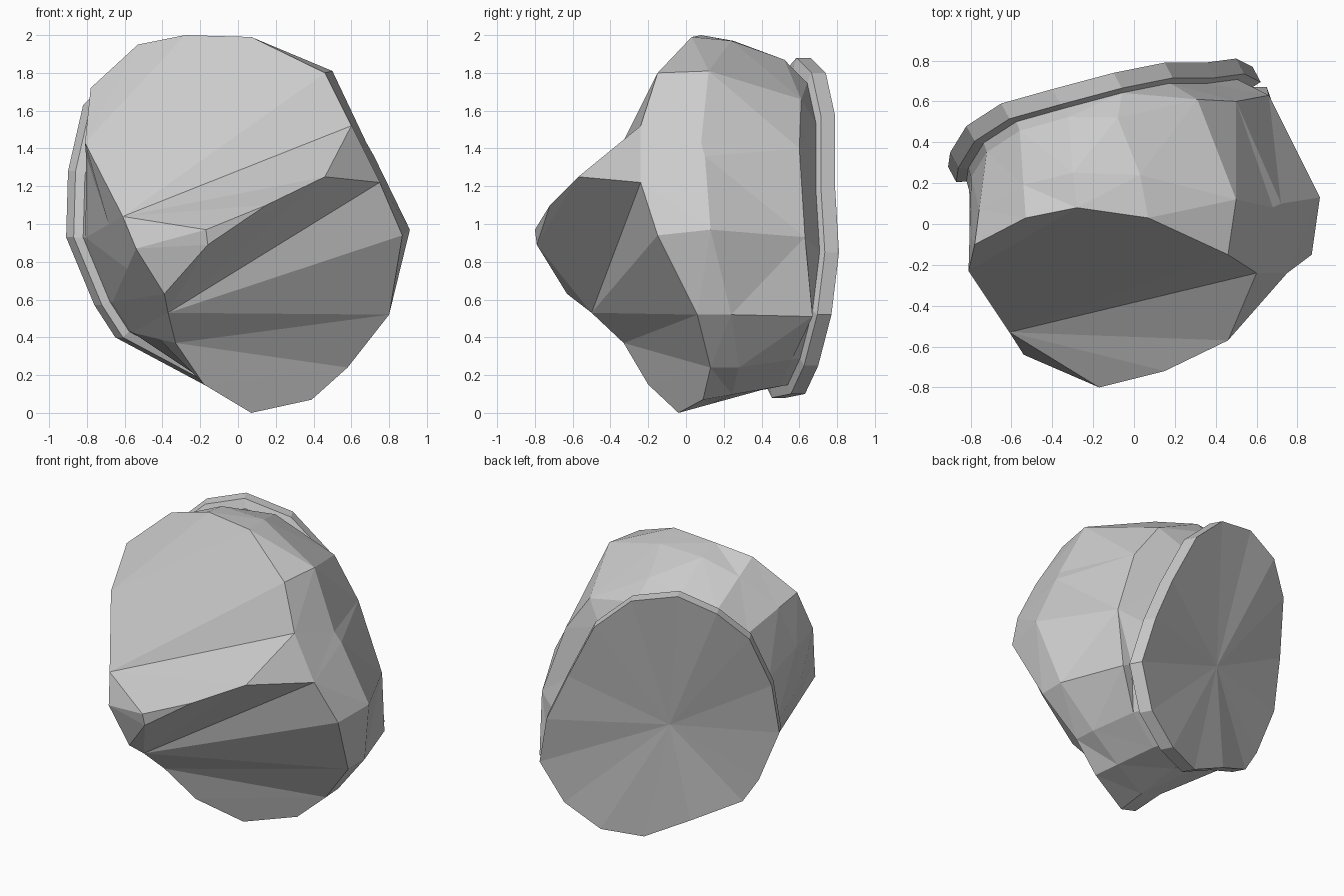
import bpy, bmesh
from mathutils import Vector as V

if "Cube" in bpy.data.objects:
    bpy.data.objects.remove(bpy.data.objects["Cube"])

# Outline of the faceted front, clockwise from upper left
front = [V(p) for p in [
    (-.53, .03, 1.95), (-.28, .08, 2.0), (.07, .03, 1.99), (.46, -.15, 1.8), (.6, -.24, 1.52),
    (.75, -.24, 1.22), (.87, -.15, .94), (.8, .06, .52), (.58, .13, .24), (.39, .09, .07),
    (.07, -.04, 0), (-.18, -.2, .15), (-.33, -.33, .37), (-.37, -.5, .53), (-.39, -.63, .63),
    (-.54, -.64, .87), (-.61, -.53, 1.04), (-.81, -.23, 1.43), (-.78, -.1, 1.72)]]
# Projecting ridge across the front
ridge = [V(p) for p in [(.46, -.57, 1.25), (.15, -.72, 1.1), (-.17, -.8, .97), (-.16, -.79, .89)]]
front_faces = [(0, 1, 2, 3, 4, 16, 17, 18), (4, 5, 19), (16, 4, 19), (16, 19, 20, 21),
               (16, 21, 15), (15, 21, 22), (15, 22, 14), (22, 21, 20), (22, 20, 19),
               (22, 19, 5, 13), (14, 22, 13), (5, 6, 13), (6, 7, 13), (7, 12, 13), (7, 8, 12),
               (8, 11, 12), (8, 9, 11), (9, 10, 11)]
# Edge of the back disc, same direction
rim = [V(p) for p in [
    (-.82, .48, 1.63), (-.65, .59, 1.8), (-.4, .66, 1.88), (-.1, .74, 1.8), (.15, .79, 1.57),
    (.35, .79, 1.18), (.5, .81, .85), (.58, .77, .52), (.44, .7, .25), (.21, .63, .1),
    (-.05, .53, .08), (-.35, .45, .24), (-.65, .31, .4), (-.76, .29, .57), (-.91, .28, .93),
    (-.9, .35, 1.28)]]
centre = V((-.24, .52, .9))


def shifted(ring, scale, offset):
    return [centre + (p - centre) * scale + V(offset) for p in ring]


def make(name, rings, extra=(), faces=(), tip=None):
    """Loft rings of equal length; faces close the first ring, tip the last."""
    bm = bmesh.new()
    loops = [[bm.verts.new(p) for p in r] for r in rings]
    n = len(loops[0])
    for a, b in zip(loops, loops[1:]):
        for i in range(n):
            j = (i + 1) % n
            bm.faces.new((a[i], a[j], b[j], b[i]))
    cap = loops[0] + [bm.verts.new(p) for p in extra]
    for f in faces:
        bm.faces.new([cap[i] for i in f])
    if tip is not None:
        c = bm.verts.new(tip)
        for i in range(n):
            bm.faces.new((loops[-1][i], loops[-1][(i + 1) % n], c))
    bmesh.ops.remove_doubles(bm, verts=bm.verts, dist=.0005)
    bmesh.ops.triangulate(bm, faces=[f for f in bm.faces if len(f.verts) > 3])
    bmesh.ops.recalc_face_normals(bm, faces=bm.faces)
    me = bpy.data.meshes.new(name)
    bm.to_mesh(me)
    bm.free()
    ob = bpy.data.objects.new(name, me)
    bpy.context.collection.objects.link(ob)
    return ob


# Body: front outline, bulging middle, back edge and neck
back = shifted(rim, .95, (.07, -.13, .0))
back[3:8] = [V(p) for p in [(-.08, .52, 1.87), (.31, .61, 1.66), (.5, .6, 1.4),
                            (.66, .63, .93), (.65, .67, .51)]]
neck = shifted(rim, .94, (.05, -.085, 0))
match = [1, 2, 3, 4, 5, 5, 6, 7, 8, 9, 10, 11, 12, 12, 13, 13, 14, 15, 0]
mid = [p.lerp(back[k], .38) for p, k in zip(front, match)]
mid[1:9] = [V(p) for p in [(-.3, .25, 1.97), (.03, .24, 1.97), (.5, .12, 1.81), (.68, .08, 1.43),
                           (.72, .1, 1.36), (.91, .13, .97), (.8, .24, .52), (.57, .28, .24)]]
make("body", [front, mid, [back[k] for k in match], [neck[k] for k in match]],
     extra=ridge, faces=front_faces)

# Back disc with a raised rim and fan-shaped cap
make("back_disc", [neck, shifted(rim, 1.0, (.04, -.075, 0)), rim], tip=centre)
